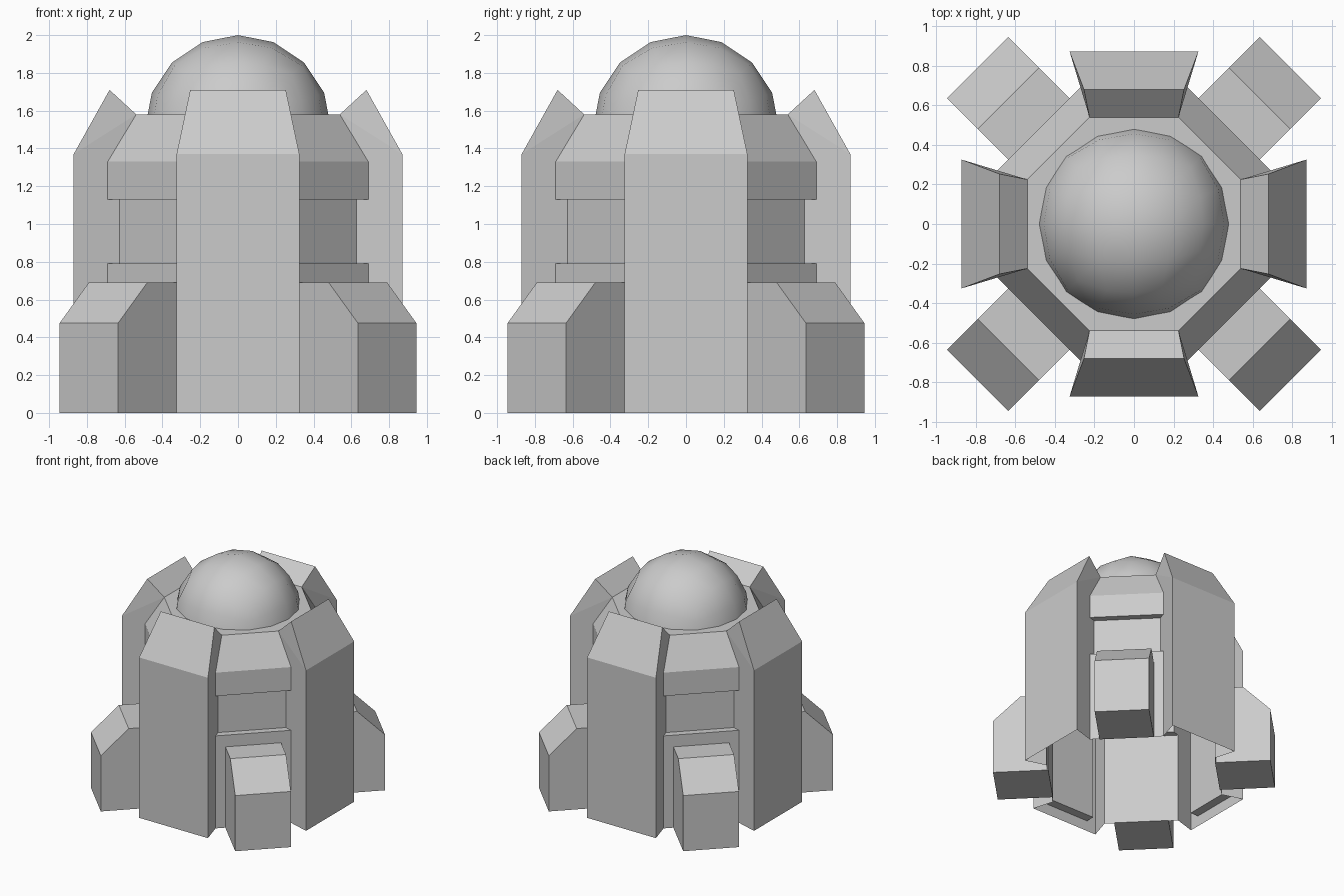
import bpy, bmesh, math
from mathutils import Vector, Matrix

if "Cube" in bpy.data.objects:
    bpy.data.objects.remove(bpy.data.objects["Cube"])


def finish(bm, name):
    bmesh.ops.remove_doubles(bm, verts=bm.verts, dist=0.0005)
    bmesh.ops.recalc_face_normals(bm, faces=bm.faces)
    me = bpy.data.meshes.new(name)
    bm.to_mesh(me)
    bm.free()
    ob = bpy.data.objects.new(name, me)
    bpy.context.collection.objects.link(ob)
    return ob


def poly(bm, pts, rot):
    return bm.faces.new([bm.verts.new(rot @ Vector(p)) for p in pts])


def side_x(y):
    # bay side walls flare outward
    return 0.225 + 0.303 * (y - 0.54)


def diag_y(a):
    # where a diagonal wall at apothem a meets the bay side wall
    return (math.sqrt(2) * a - 0.0614) / 1.303


def prism(name, profile, half, rot):
    # closed profile (distance, z) extruded along the width
    bm = bmesh.new()
    n = len(profile)
    l = [bm.verts.new(rot @ Vector((-half, -d, z))) for d, z in profile]
    r = [bm.verts.new(rot @ Vector((half, -d, z))) for d, z in profile]
    bm.faces.new(l)
    bm.faces.new(r[::-1])
    for i in range(n):
        j = (i + 1) % n
        bm.faces.new((l[i], r[i], r[j], l[j]))
    return finish(bm, name)


# Body shell: open underneath, four bays and four recessed diagonal walls
wall = [(0.54, 1.58), (0.679, 1.33), (0.679, 1.13), (0.622, 1.13),
        (0.622, 0.79), (0.679, 0.79), (0.679, 0.0)]
edge = [(diag_y(a), z) for a, z in wall]
out, top, rx = 0.87, 1.37, 0.253
bm = bmesh.new()
for k in range(4):
    rot = Matrix.Rotation(k * math.pi / 2, 3, 'Z')
    ox, y0 = side_x(out), edge[0][0]
    ix = side_x(y0)
    # bay front, outer slope and inner slope
    poly(bm, [(-ox, -out, 0), (ox, -out, 0), (ox, -out, top), (-ox, -out, top)], rot)
    poly(bm, [(-ox, -out, top), (ox, -out, top), (rx, -0.68, 1.71), (-rx, -0.68, 1.71)], rot)
    poly(bm, [(-rx, -0.68, 1.71), (rx, -0.68, 1.71), (ix, -y0, 1.58), (-ix, -y0, 1.58)], rot)
    # bay sides
    for s in (-1, 1):
        poly(bm, [(s * ix, -y0, 1.58), (s * rx, -0.68, 1.71), (s * ox, -out, top)], rot)
        poly(bm, [(s * ox, -out, top), (s * ox, -out, 0)] +
             [(s * side_x(y), -y, z) for y, z in reversed(edge)], rot)
    # diagonal wall strips
    for (ya, za), (yb, zb) in zip(edge, edge[1:]):
        poly(bm, [(side_x(ya), -ya, za), (ya, -side_x(ya), za),
                  (yb, -side_x(yb), zb), (side_x(yb), -yb, zb)], rot)
# flat roof
y0 = edge[0][0]
ix = side_x(y0)
roof = []
for k in range(4):
    rot = Matrix.Rotation(k * math.pi / 2, 3, 'Z')
    roof += [rot @ Vector((-ix, -y0, 1.58)), rot @ Vector((ix, -y0, 1.58))]
poly(bm, roof, Matrix.Identity(3))
finish(bm, "body_shell")

# Door slabs behind the bay fronts, and sloped feet on the diagonals
for k in range(4):
    rot = Matrix.Rotation(k * math.pi / 2, 3, 'Z')
    prism(f"door_{k}", [(0.866, 0.09), (0.866, 1.28), (0.79, 1.28), (0.79, 0.09)], 0.235, rot)
    rot = Matrix.Rotation((k + 0.5) * math.pi / 2, 3, 'Z')
    prism(f"foot_{k}", [(1.117, 0), (1.117, 0.475), (0.898, 0.69), (0.672, 0.69), (0.672, 0)],
          0.219, rot)

# Dome: rounded cube grid, upper half
bm = bmesh.new()
bmesh.ops.create_cube(bm, size=2)
bmesh.ops.subdivide_edges(bm, edges=bm.edges[:], cuts=3, use_grid_fill=True)
for v in bm.verts:
    d = Vector([math.tan(c * math.pi / 4) for c in v.co]).normalized()
    v.co = d * 0.493
bmesh.ops.delete(bm, geom=[v for v in bm.verts if v.co.z < -0.01], context='VERTS')
bmesh.ops.translate(bm, verts=bm.verts, vec=(0, 0, 1.507))
for f in bm.faces:
    f.smooth = True
finish(bm, "dome")
